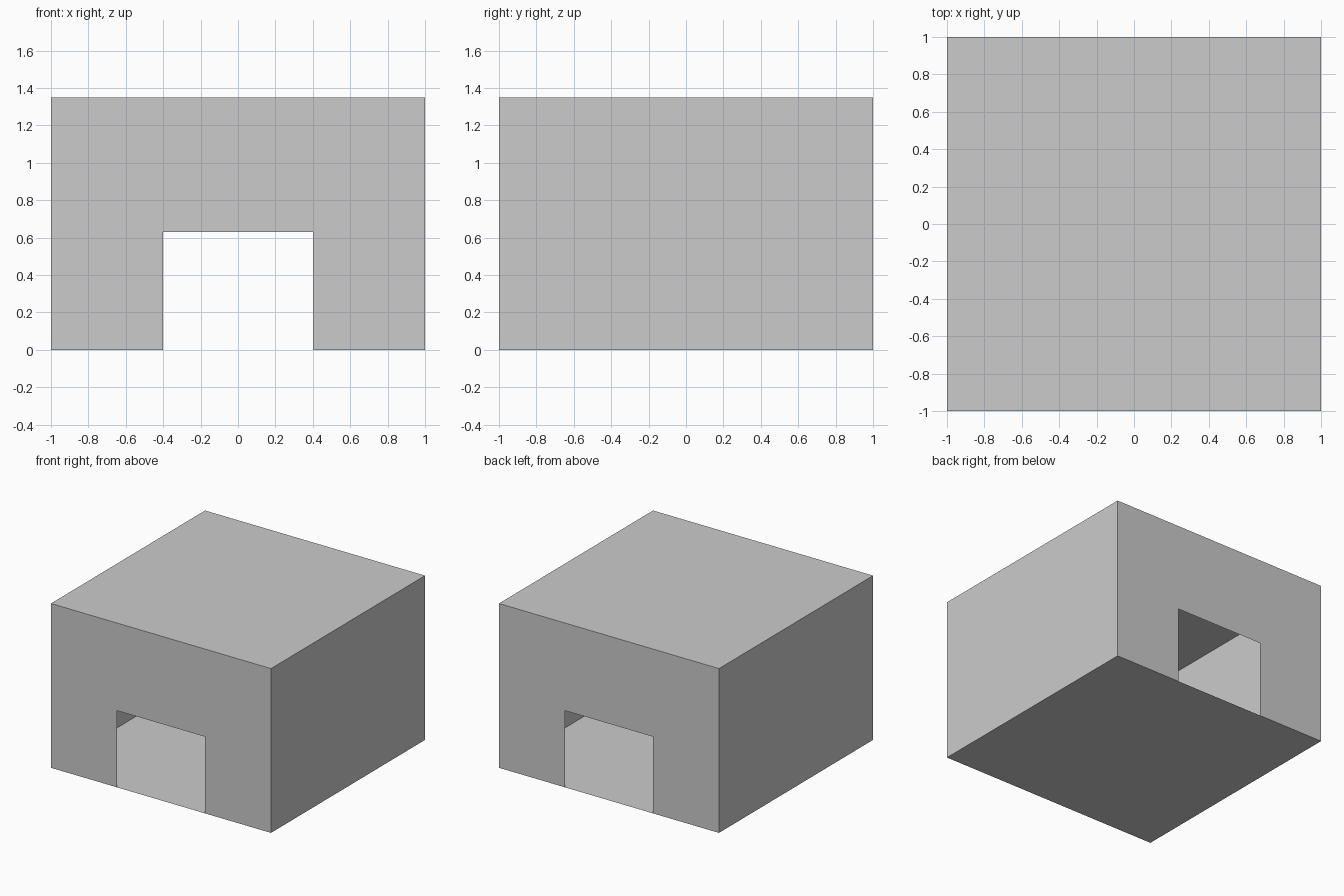
import bpy

if "Cube" in bpy.data.objects:
    bpy.data.objects.remove(bpy.data.objects["Cube"])

HALF, HEIGHT = 1.0, 1.35
DOOR_HALF, DOOR_TOP = 0.4, 0.63


def panel(name, points):
    mesh = bpy.data.meshes.new(name)
    mesh.from_pydata(points, [], [range(len(points))])
    mesh.update()
    obj = bpy.data.objects.new(name, mesh)
    bpy.context.collection.objects.link(obj)
    return obj


# Front and back sheet walls, each with a doorway open to the hollow room
wall_profile = [(-HALF, 0), (-DOOR_HALF, 0), (-DOOR_HALF, DOOR_TOP),
                (DOOR_HALF, DOOR_TOP), (DOOR_HALF, 0), (HALF, 0),
                (HALF, HEIGHT), (-HALF, HEIGHT)]
for name, side in (("front_wall", -1), ("back_wall", 1)):
    panel(name, [(-side * x, side * HALF, z) for x, z in wall_profile])

# Solid left and right sheet walls
side_profile = [(-HALF, 0), (HALF, 0), (HALF, HEIGHT), (-HALF, HEIGHT)]
for name, side in (("left_wall", -1), ("right_wall", 1)):
    panel(name, [(side * HALF, side * y, z) for y, z in side_profile])

# Floor and flat roof
square = [(-HALF, -HALF), (HALF, -HALF), (HALF, HALF), (-HALF, HALF)]
panel("roof", [(x, y, HEIGHT) for x, y in square])
panel("floor", [(x, -y, 0) for x, y in square])
